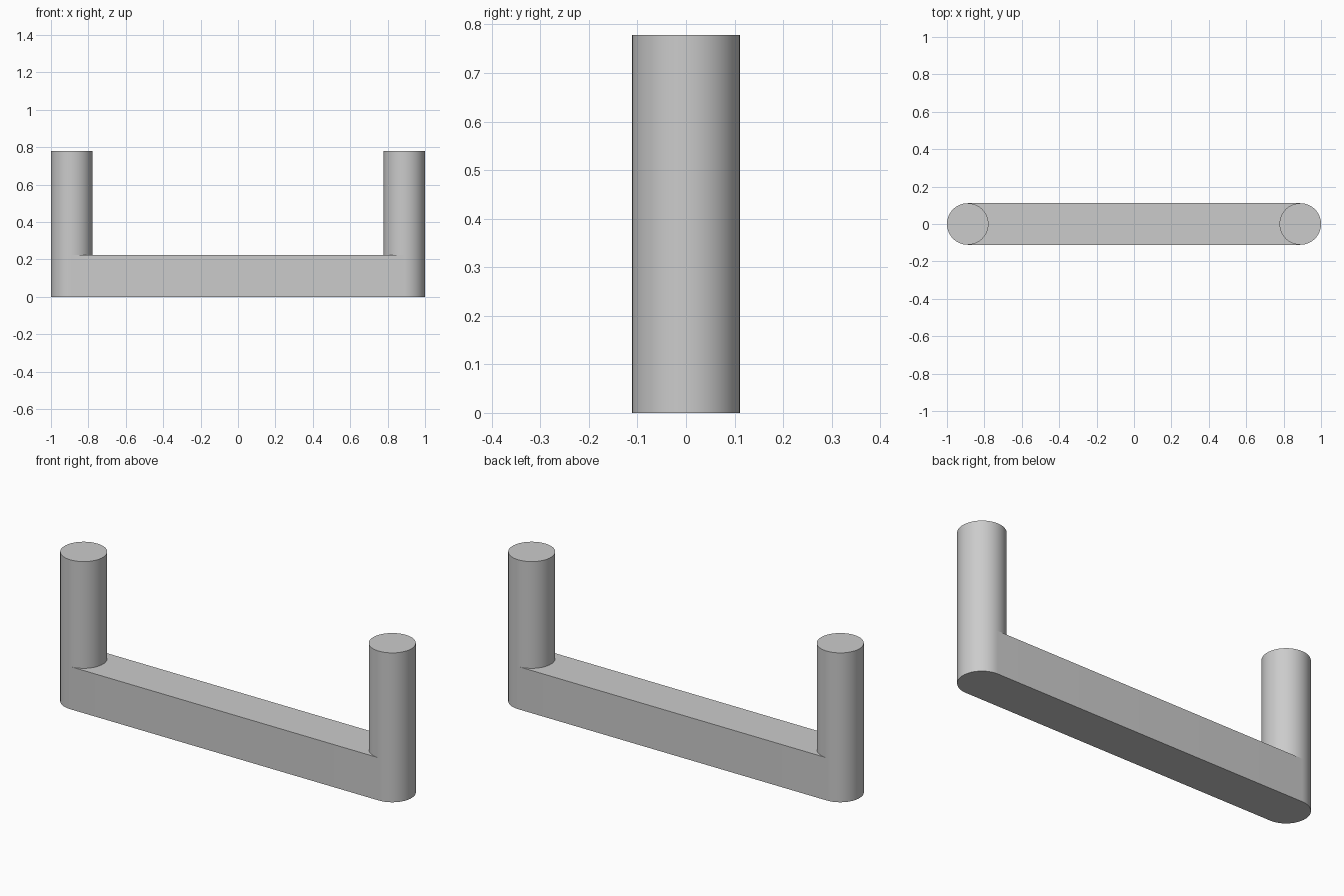
import bpy
import bmesh
from math import sin, cos, pi, radians

if "Cube" in bpy.data.objects:
    bpy.data.objects.remove(bpy.data.objects["Cube"], do_unlink=True)

RADIUS = 0.111
POST_X = 1 - RADIUS
BAR_TOP = 0.222
HEIGHT = 0.778
HALF_STEPS = 32

# Single plain grey finish
grey = bpy.data.materials.new("plain grey")
grey.use_nodes = True
colour = (0.6, 0.6, 0.6, 1)
grey.diffuse_color = colour
grey.node_tree.nodes["Principled BSDF"].inputs["Base Color"].default_value = colour


def half_circle(x, start):
    """Outline points of a half circle, counter-clockwise from the start angle."""
    angles = [start + pi * i / HALF_STEPS for i in range(HALF_STEPS + 1)]
    return [(x + RADIUS * cos(a), RADIUS * sin(a)) for a in angles]


def prism(name, outline, bottom, top, closed_bottom=True):
    """Extrude a flat outline upward."""
    bm = bmesh.new()
    low = [bm.verts.new((x, y, bottom)) for x, y in outline]
    high = [bm.verts.new((x, y, top)) for x, y in outline]
    for i in range(len(outline)):
        bm.faces.new((low[i - 1], low[i], high[i], high[i - 1]))
    bm.faces.new(high)
    if closed_bottom:
        bm.faces.new(low[::-1])
    mesh = bpy.data.meshes.new(name)
    bm.to_mesh(mesh)
    bm.free()
    mesh.materials.append(grey)
    obj = bpy.data.objects.new(name, mesh)
    bpy.context.collection.objects.link(obj)
    bpy.ops.object.select_all(action="DESELECT")
    bpy.context.view_layer.objects.active = obj
    obj.select_set(True)
    bpy.ops.object.shade_smooth_by_angle(angle=radians(30))
    return obj


# Round-ended crossbar
prism("crossbar", half_circle(POST_X, -pi / 2) + half_circle(-POST_X, pi / 2), 0, BAR_TOP)

# Upright posts, flush with the rounded ends of the bar
for name, x in (("left_post", POST_X), ("right_post", -POST_X)):
    circle = half_circle(x, 0)[:-1] + half_circle(x, pi)[:-1]
    prism(name, circle, BAR_TOP, HEIGHT, closed_bottom=False)
